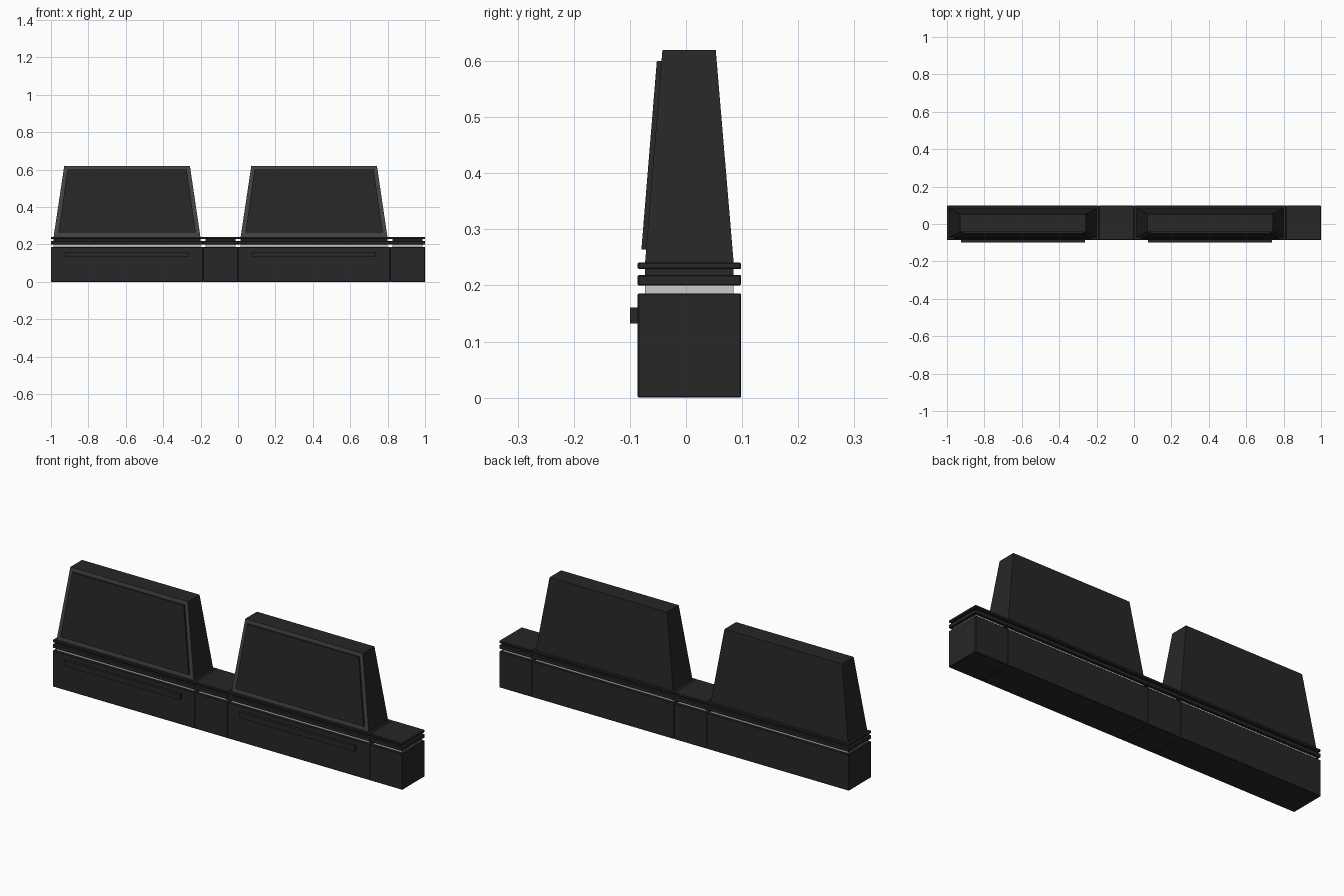
import bpy, bmesh

if "Cube" in bpy.data.objects:
    bpy.data.objects.remove(bpy.data.objects["Cube"])

def material(name, v):
    m = bpy.data.materials.new(name)
    m.diffuse_color = (v, v, v, 1)
    m.use_nodes = True
    m.node_tree.nodes["Principled BSDF"].inputs["Base Color"].default_value = m.diffuse_color
    return m

DARK = material("dark", 0.02)
FRAME = material("frame_grey", 0.06)
LIGHT = material("light_strip", 0.6)

def frustum(name, bottom, top, mats, front_mat=0, bevel=0):
    """Solid between two rectangles, each (x0, x1, y0, y1, z)."""
    bm = bmesh.new()
    rings = []
    for x0, x1, y0, y1, z in (bottom, top):
        rings.append([bm.verts.new(p) for p in
                      ((x0, y0, z), (x1, y0, z), (x1, y1, z), (x0, y1, z))])
    a, b = rings
    bm.faces.new(a[::-1])
    bm.faces.new(b)
    for i in range(4):
        j = (i + 1) % 4
        f = bm.faces.new((a[i], a[j], b[j], b[i]))
        if i == 0:
            f.material_index = front_mat
    me = bpy.data.meshes.new(name)
    bm.to_mesh(me)
    bm.free()
    for m in mats:
        me.materials.append(m)
    ob = bpy.data.objects.new(name, me)
    bpy.context.collection.objects.link(ob)
    if bevel:
        mod = ob.modifiers.new("bevel", 'BEVEL')
        mod.width = bevel
        mod.segments = 1
    return ob

def box(name, x0, x1, y0, y1, z0, z1, mat=DARK, bevel=0):
    return frustum(name, (x0, x1, y0, y1, z0), (x0, x1, y0, y1, z1), [mat], 0, bevel)

Y0, Y1 = -0.086, 0.098      # full depth
C0, C1 = -0.073, 0.085      # recessed core depth

def pedestal(label, x0, x1):
    # base block, glowing recess, and two stacked plates with a groove between
    box(label + "_base", x0, x1, Y0, Y1, 0, 0.186, DARK, 0.002)
    box(label + "_light_strip", x0 + 0.014, x1 - 0.014, C0, C1, 0.185, 0.201, LIGHT)
    box(label + "_lower_plate", x0, x1, Y0, Y1, 0.2, 0.219, DARK, 0.002)
    box(label + "_groove_core", x0 + 0.014, x1 - 0.014, C0, C1, 0.218, 0.23)
    box(label + "_upper_plate", x0, x1, Y0, Y1, 0.229, 0.241, DARK, 0.002)

for n, x in ((1, -1.0), (2, 0.0)):
    pedestal(f"wide_{n}", x, x + 0.813)
    pedestal(f"narrow_{n}", x + 0.813, x + 1.0)
    # front rail
    box(f"front_rail_{n}", x + 0.075, x + 0.737, -0.1, Y0 + 0.002, 0.132, 0.161)
    # tapered upright with lighter front face
    frustum(f"upright_{n}", (x + 0.014, x + 0.799, C0, C1, 0.24),
            (x + 0.071, x + 0.743, -0.042, 0.053, 0.62), [DARK, FRAME], 1)
    # raised front panel, parallel to the sloping face
    frustum(f"front_panel_{n}", (x + 0.04, x + 0.774, -0.0795, -0.068, 0.264),
            (x + 0.088, x + 0.726, -0.052, -0.041, 0.6), [DARK])
